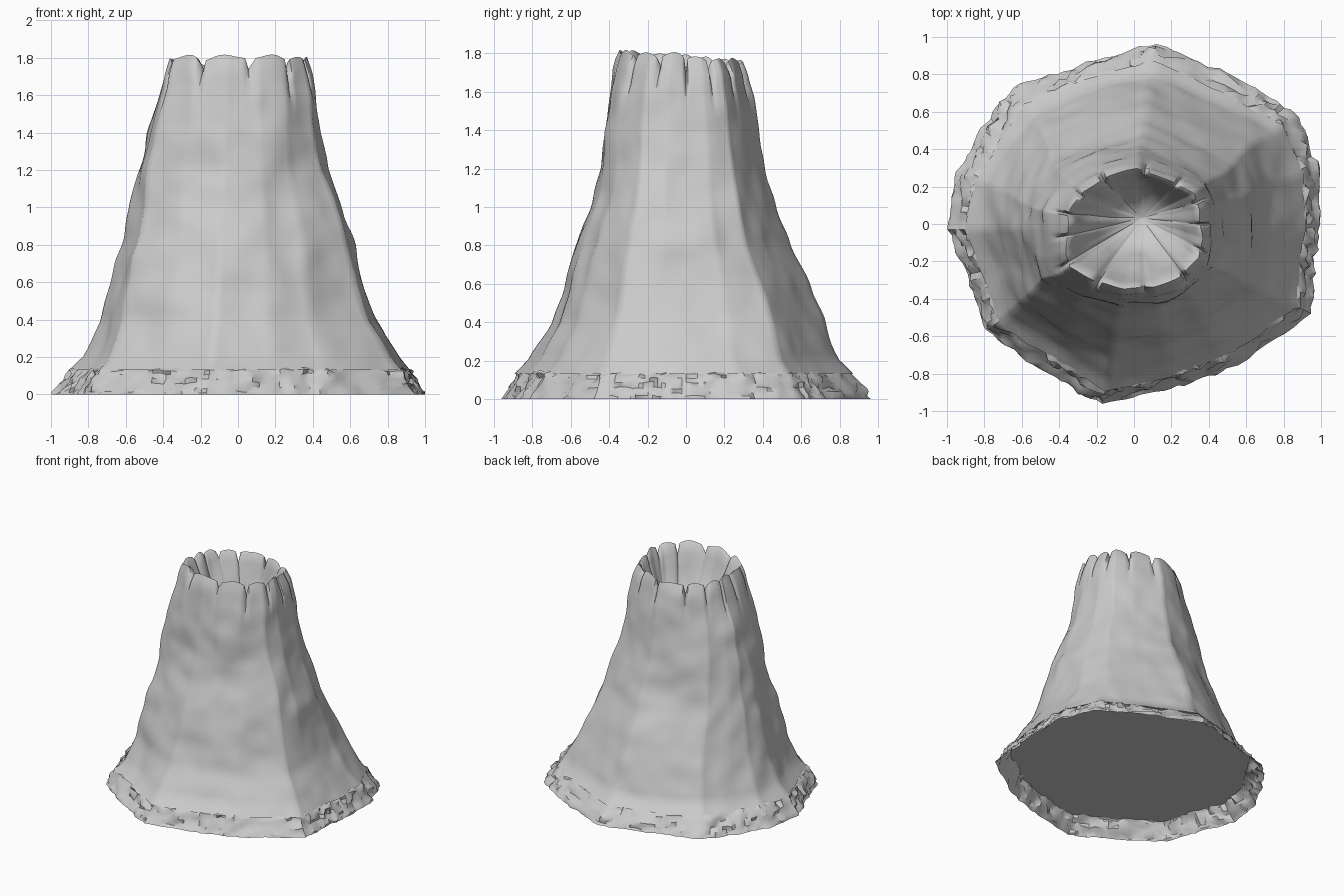
import bpy, bmesh, math
from mathutils import Vector, noise

if "Cube" in bpy.data.objects:
    bpy.data.objects.remove(bpy.data.objects["Cube"])

SUB = 9   # subdivisions between outline corners

# Matching outline corners of the foot and of the crater rim (x, y)
BASE = [(.99, 0), (.99, .3), (.87, .6), (.62, .74), (.12, .97), (-.3, .85),
        (-.65, .73), (-.83, .48), (-.95, .28), (-1, -.03), (-.88, -.3), (-.8, -.57),
        (-.45, -.8), (-.17, -.96), (.2, -.88), (.5, -.78), (.95, -.48), (.97, -.2)]
RIM = [(.40, 0), (.39, .09), (.35, .19), (.22, .26), (.02, .34), (-.13, .29),
       (-.27, .2), (-.33, .1), (-.35, .05), (-.35, -.02), (-.35, -.15), (-.33, -.23),
       (-.2, -.31), (-.05, -.35), (.12, -.34), (.25, -.29), (.38, -.19), (.41, -.08)]
N = len(BASE) * SUB

# Half widths at each height: z, left, right, front, back
PROFILE = [(0, 1.0, .99, .96, .97), (.13, .90, .91, .88, .87), (.2, .83, .86, .81, .80),
           (.4, .735, .74, .70, .73), (.6, .68, .67, .64, .65), (.8, .625, .62, .57, .54),
           (1.0, .57, .56, .49, .47), (1.2, .53, .48, .45, .42), (1.4, .48, .44, .44, .38),
           (1.6, .41, .42, .40, .345), (1.7, .38, .40, .37, .33), (1.82, .33, .36, .31, .27)]


def widths(z):
    for a, b in zip(PROFILE, PROFILE[1:]):
        if z <= b[0]:
            t = (z - a[0]) / (b[0] - a[0])
            return [p + (q - p) * t for p, q in zip(a[1:], b[1:])]
    return PROFILE[-1][1:]


def unit(points):
    """Scale an outline so its four extents are all 1."""
    xs, ys = [p[0] for p in points], [p[1] for p in points]
    return [(x / (max(xs) if x > 0 else -min(xs)),
             y / (max(ys) if y > 0 else -min(ys))) for x, y in points]


UB, UR = unit(BASE), unit(RIM)


def along(points, i):
    k, f = divmod(i, SUB)
    a, b = Vector(points[k]), Vector(points[(k + 1) % len(points)])
    return a.lerp(b, f / SUB)


def outline(i, z):
    """Point on the mountain side for column i at height z."""
    p = along(UB, i).lerp(along(UR, i), min(z / 1.75, 1))
    l, r, f, b = widths(z)
    return Vector((p.x * (r if p.x > 0 else l), p.y * (b if p.y > 0 else f), z))


def bump(p, freq, amp):
    d = Vector((p.x, p.y, 0)).normalized()
    return p + d * noise.noise(Vector((p.x, p.y, p.z)) * freq + Vector((7, 3, 5))) * amp


def rim_height(i):
    """Jagged crater rim, a little higher at the front."""
    p = along(RIM, i)
    a = math.atan2(p.y, p.x)
    tooth = abs(math.sin(a * 6.5 + 1.3 * math.sin(a * 2)))
    notch = -.07 * max(0, 1 - tooth * 4)
    return 1.765 - .07 * p.y + .025 * tooth + notch + .02 * noise.noise(Vector((p.x, p.y, 0)) * 9)


def build(name, rings, cap=None, tip=None, angle=50):
    bm = bmesh.new()
    rows = [[bm.verts.new(p) for p in ring] for ring in rings]
    for lo, hi in zip(rows, rows[1:]):
        for i in range(N):
            j = (i + 1) % N
            bm.faces.new((lo[i], lo[j], hi[j], hi[i]))
    if cap:
        bm.faces.new(rows[0][::-1])
    if tip:
        t = bm.verts.new(tip)
        for i in range(N):
            bm.faces.new((rows[-1][i], rows[-1][(i + 1) % N], t))
    me = bpy.data.meshes.new(name)
    bm.to_mesh(me)
    bm.free()
    ob = bpy.data.objects.new(name, me)
    bpy.context.collection.objects.link(ob)
    bpy.ops.object.select_all(action='DESELECT')
    ob.select_set(True)
    bpy.context.view_layer.objects.active = ob
    bpy.ops.object.shade_smooth_by_angle(angle=math.radians(angle))
    return ob


# Mountain side: lumpy rings from the foot up to the jagged rim
rings = []
LEVELS = 44
for k in range(LEVELS + 1):
    z = .13 + (1.765 - .13) * k / LEVELS
    blend = max(0, (z - 1.45) / (1.765 - 1.45)) ** 1.5
    ring = []
    for i in range(N):
        p = outline(i, z)
        p = bump(bump(p, 3, .022), 7, .012)
        h = rim_height(i) - 1.765
        groove = min(h, 0) * .5 * blend
        p.x *= 1 + groove
        p.y *= 1 + groove
        p.z += h * blend
        ring.append(p)
    rings.append(ring)

# Crater wall: shrink the rim towards a low centre
centre = Vector((.04, .03, 1.28))
top = rings[-1]
for s, z in [(.95, .97), (.89, .84), (.82, .68), (.72, .48), (.58, .28), (.4, .12), (.2, .03)]:
    ring = []
    for p in top:
        q = centre + Vector(((p.x - centre.x) * s, (p.y - centre.y) * s, (p.z - centre.z) * z))
        ring.append(bump(q, 8, .04 * s * (1 - s) * 4))
    rings.append(ring)
build("volcano_cone", rings, cap=True, tip=centre)

# Rough rocky skirt around the foot, open underneath
skirt = []
for k, z in enumerate([0, .015, .035, .06, .085, .11, .13, .145]):
    ring = []
    for i in range(N):
        p = outline(i, z)
        edge = (0 if k == 0 else 1)
        p = bump(bump(p, 9, .025), 26, .022 * edge + .012)
        if 0 < k:
            p.z += .012 * noise.noise(p * 20)
            p.z = max(p.z, .004)
        if k == 7:
            p *= Vector((.985, 0, 0)).x
        ring.append(p)
    skirt.append(ring)
build("rocky_skirt", skirt, angle=35)
